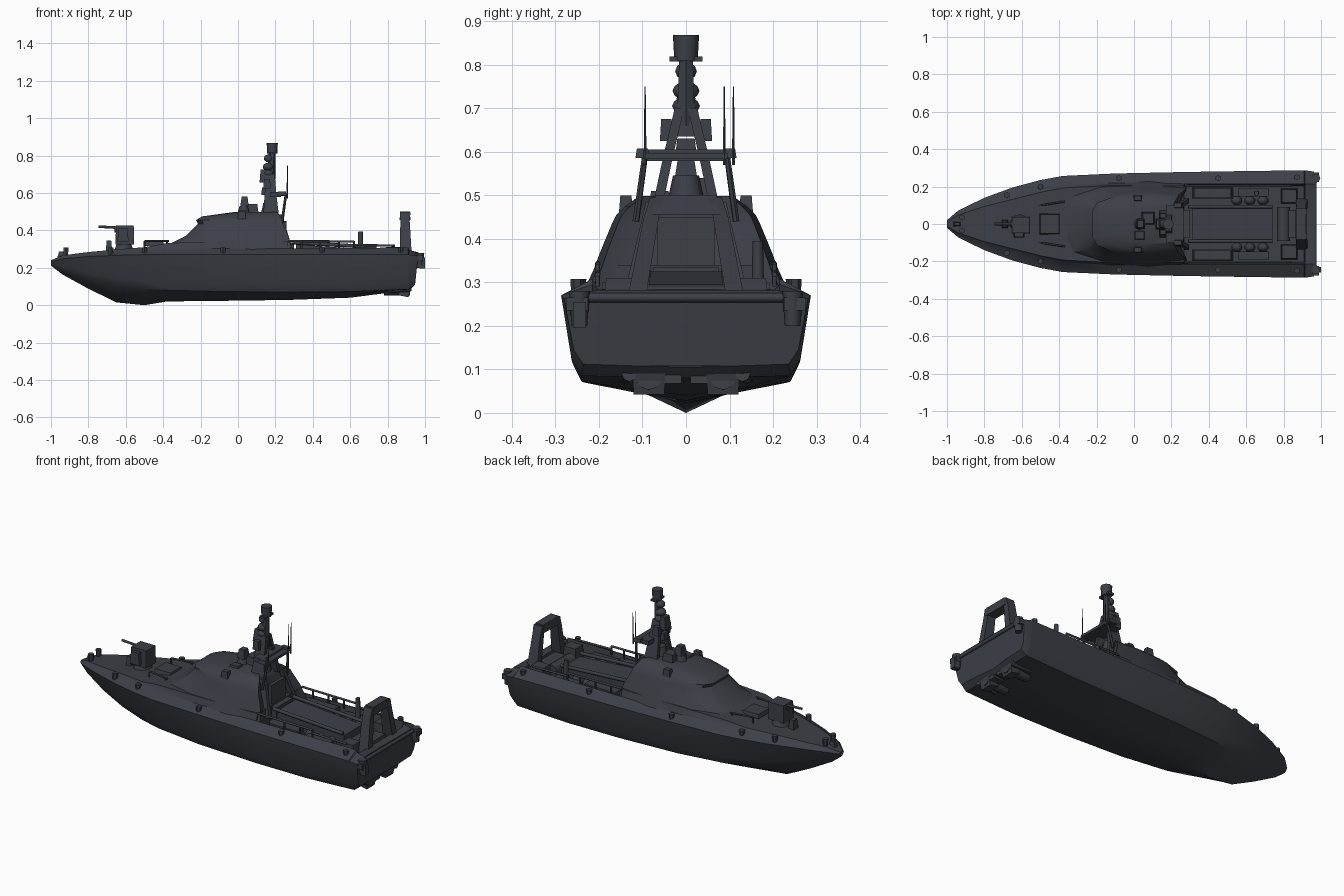
import bpy, bmesh, math
from mathutils import Vector, Matrix

slate = bpy.data.materials.new("dark slate grey")
slate.diffuse_color = (0.045, 0.05, 0.062, 1)


def finish(name, bm, angle=35):
    bmesh.ops.recalc_face_normals(bm, faces=bm.faces)
    me = bpy.data.meshes.new(name)
    bm.to_mesh(me)
    bm.free()
    me.materials.append(slate)
    me.polygons.foreach_set("use_smooth", [True] * len(me.polygons))
    me.set_sharp_from_angle(angle=math.radians(angle))
    ob = bpy.data.objects.new(name, me)
    bpy.context.collection.objects.link(ob)
    return ob


def loft(name, rings, angle=35):
    """Closed rings of equal length joined into a capped skin."""
    bm = bmesh.new()
    rows = [[bm.verts.new(p) for p in r] for r in rings]
    n = len(rows[0])
    for a, b in zip(rows, rows[1:]):
        for i in range(n):
            j = (i + 1) % n
            bm.faces.new((a[i], a[j], b[j], b[i]))
    bm.faces.new(rows[0])
    bm.faces.new(rows[-1])
    bmesh.ops.remove_doubles(bm, verts=bm.verts, dist=0.0005)
    return finish(name, bm, angle)


def box(name, c, s, taper=1.0, tilt=0):
    bm = bmesh.new()
    bmesh.ops.create_cube(bm, size=1)
    for v in bm.verts:
        k = taper if v.co.z > 0 else 1
        v.co = Vector((v.co.x * s[0] * k, v.co.y * s[1] * k, v.co.z * s[2]))
    bm.transform(Matrix.Translation(c) @ Matrix.Rotation(tilt, 4, 'Y'))
    return finish(name, bm)


def tube(name, p, q, r1, r2=None, sides=8):
    p, q = Vector(p), Vector(q)
    d = q - p
    bm = bmesh.new()
    bmesh.ops.create_cone(bm, cap_ends=True, segments=sides, radius1=r1,
                          radius2=r1 if r2 is None else r2, depth=d.length)
    bm.transform(Matrix.Translation((p + q) / 2) @ d.to_track_quat('Z', 'Y').to_matrix().to_4x4())
    return finish(name, bm, 50)


def ball(name, c, s):
    bm = bmesh.new()
    bmesh.ops.create_icosphere(bm, subdivisions=2, radius=1)
    bm.transform(Matrix.Translation(c) @ Matrix.Diagonal((*s, 1)))
    return finish(name, bm)


def leg(name, s, levels):
    """Tapered post from z, x range and y range levels, on side s."""
    loft(name, [[(x0, s * y0, z), (x1, s * y0, z), (x1, s * y1, z), (x0, s * y1, z)]
                for z, x0, x1, y0, y1 in levels])


# Hull: x, keel z, chine y, chine z, gunwale y, gunwale z, inner y, inner z, floor z
stations = [
    (-1.0, .212, .010, .218, .020, .232, .012, .238, .240),
    (-.94, .165, .038, .190, .072, .248, .050, .262, .266),
    (-.80, .088, .088, .145, .140, .260, .100, .276, .284),
    (-.65, .015, .130, .108, .195, .266, .140, .288, .298),
    (-.50, .000, .168, .088, .235, .270, .180, .298, .310),
    (-.38, .020, .192, .080, .257, .272, .205, .303, .332),
    (-.10, .023, .220, .073, .270, .272, .220, .303, .340),
    (.268, .028, .235, .070, .278, .270, .215, .303, .340),
    (.270, .028, .235, .070, .278, .270, .215, .303, .215),
    (.60, .040, .240, .072, .283, .270, .215, .306, .215),
    (.91, .080, .240, .085, .287, .270, .215, .308, .215),
    (.915, .080, .240, .085, .287, .270, .215, .295, .283),
    (.965, .105, .236, .112, .280, .262, .215, .280, .282)]
rings = []
for x, k, cy, cz, w, g, i, iz, f in stations:
    my, mz = cy + .5 * (w - cy), cz + .22 * (g - cz)
    if x < -.3:
        my = cy + .3 * (w - cy)
    half = [(cy * .5, k + .45 * (cz - k)), (cy, cz), (my, mz), (w, g), (i, iz), (i * .94, f)]
    rake = -.03 if x > .93 else 0
    ring = [(x + rake, 0, k)] + [(x + rake * (1 - z / .28), y, z) for y, z in half]
    ring += [(x, 0, f)] + [(x + rake * (1 - z / .28), -y, z) for y, z in reversed(half)]
    rings.append(ring)
loft("hull", rings)

# Deckhouse: z, front x, shoulder x, back x, front half width, back half width
levels = [(.28, -.44, -.30, .29, .15, .235), (.33, -.36, -.24, .28, .15, .212),
          (.37, -.28, -.20, .27, .14, .197), (.435, -.215, -.15, .24, .115, .17),
          (.455, -.225, -.15, .235, .115, .16), (.475, -.19, -.12, .225, .10, .14),
          (.498, -.02, .02, .21, .08, .108)]
rings = []
for z, xf, xs, xb, yf, yb in levels:
    half = [(xf, yf * .6), (xf + .03, yf), (xs + .06, yb * .95), (.08, yb), (xb, yb * .92), (xb - .03, yb * .55)]
    rings.append([(x, y, z) for x, y in half] + [(x, -y, z) for x, y in reversed(half)])
loft("deckhouse", rings, 32)
box("rear_door", (.25, 0, .385), (.02, .13, .13))
box("rear_step", (.275, 0, .29), (.05, .15, .09))
for s in (1, -1):
    leg("rear_house_brace", s, ((.29, .26, .295, .112, .138), (.485, .205, .235, .072, .092)))
    # Navigation lamps and foredeck rails
    box("side_lamp", (.02, s * .138, .48), (.045, .032, .04), .8)
    tube("foredeck_handrail", (-.50, s * .10, .343), (-.37, s * .12, .343), .005)
    for x, y in ((-.50, .10), (-.38, .12)):
        tube("handrail_post", (x, s * y, .30), (x, s * y, .343), .005)
    # Deck bollards along the gunwale
    for x, y in ((-.92, .035), (-.68, .155), (-.5, .20), (-.08, .245), (.45, .245), (.87, .25)):
        tube("bollard", (x, s * y, .25), (x, s * y, .308), .012, .016, 6)

# Foredeck gun, hatch and anchor gear
tube("gun_base", (-.61, 0, .29), (-.61, 0, .33), .055, .04, 10)
box("gun_housing", (-.605, -.005, .375), (.10, .09, .10), .95)
box("gun_sight", (-.615, -.055, .375), (.06, .035, .07), .8)
tube("gun_cradle", (-.66, 0, .405), (-.60, 0, .40), .017)
tube("gun_barrel", (-.745, 0, .42), (-.62, 0, .413), .007)
box("anchor_winch", (-.69, 0, .315), (.035, .045, .06), .7)
box("bow_cleat", (-.945, 0, .272), (.04, .025, .03), .6)
box("deck_hatch", (-.45, 0, .328), (.11, .11, .022), .9)

# Roof equipment
tube("searchlight_base", (.03, 0, .485), (.03, 0, .53), .035, .022)
box("searchlight_head", (.035, .0, .555), (.045, .055, .05), .7)
box("roof_sensor", (.075, .03, .515), (.07, .07, .05), .8)
box("roof_locker", (.03, -.06, .495), (.06, .05, .03), .8)

# Mast: splayed legs, crosstree, pole and sensors
for s in (1, -1):
    leg("mast_leg", s, ((.47, .135, .22, .055, .078), (.59, .142, .205, .03, .052), (.70, .15, .197, .004, .026)))
    tube("mast_stay", (.235, s * .115, .44), (.255, s * .095, .585), .008, .007, 6)
    box("crosstree_end", (.235, s * .1, .597), (.05, .032, .022), .8)
    box("mast_side_lamp", (.155, s * .045, .65), (.04, .03, .05), .8)
box("crosstree", (.20, 0, .592), (.06, .20, .026))
box("crosstree_arm", (.235, 0, .590), (.06, .19, .014))
box("mast_plate", (.17, 0, .665), (.055, .05, .06), .8)
tube("mast_pole", (.175, 0, .66), (.183, 0, .82), .024, .018, 6)
for z, r in ((.705, .032), (.74, .031), (.785, .025)):
    ball("mast_sensor", (.163, 0, z), (r, r, .022))
box("radar_scanner", (.135, 0, .69), (.04, .06, .07), .7)
box("radar_lower", (.14, 0, .61), (.03, .05, .04), .8)
tube("mast_foot", (.165, 0, .49), (.165, 0, .545), .042, .03, 8)
box("masthead_arm", (.183, 0, .813), (.035, .075, .012))
tube("masthead_drum", (.183, 0, .81), (.183, 0, .868), .027, .03, 8)
for y in (-.094, .088, .109):
    tube("whip_antenna", (.262, y, .57), (.265, y, .75), .004, .0015, 6)

# Aft well: cargo cradle, lockers and rails
loft("cargo_ramp", [[(x, -.085, .21), (x, .085, .21), (x, .085, z), (x, -.085, z)]
                    for x, z in ((.31, .325), (.45, .315), (.74, .295))])
for s in (1, -1):
    tube("ramp_side_rail", (.29, s * .092, .335), (.74, s * .092, .31), .010)
    box("side_locker", (.42, s * .165, .25), (.22, .06, .10), .9)
    box("well_bench", (.64, s * .17, .245), (.16, .045, .08))
    for x in (.55, .62, .69):
        ball("stowed_drum", (x, s * .125, .25), (.03, .026, .045))
    tube("well_top_rail", (.27, s * .203, .343), (.62, s * .203, .340), .006)
    tube("well_lower_rail", (.62, s * .203, .322), (.84, s * .203, .318), .006)
    for x in (.34, .44, .54, .62):
        tube("rail_post", (x, s * .203, .29), (x, s * .203, .342), .005)
    box("stern_locker", (.83, s * .15, .26), (.09, .08, .10), .85)
tube("deck_crane_post", (.655, .165, .21), (.655, .165, .395), .016, .012)
tube("stern_winch", (.80, -.09, .26), (.80, .09, .26), .035)
box("stern_seat", (.86, 0, .245), (.07, .15, .08))

# Stern gantry
for s in (1, -1):
    leg("gantry_leg", s, ((.25, .865, .93, .095, .137), (.45, .868, .918, .062, .097),
                          (.495, .866, .922, .05, .082)))
box("gantry_beam", (.893, 0, .478), (.058, .155, .046), .9)

# Stern fenders and water jets
for s in (1, -1):
    tube("stern_fender", (.972, s * .245, .20), (.972, s * .245, .28), .018, .024)
    box("fender_bracket", (.965, s * .25, .25), (.05, .05, .03))
    tube("water_jet", (.78, s * .085, .085), (.92, s * .085, .085), .034, .032, 10)
    box("jet_bucket", (.89, s * .085, .072), (.055, .07, .05), 1.1, .2)
    tube("jet_ram", (.80, s * .14, .085), (.925, s * .13, .09), .018)
    box("jet_inner_mount", (.885, s * .03, .085), (.07, .04, .035))
tube("stern_rub_bar", (.965, -.25, .265), (.965, .25, .265), .011)
box("stern_bracket", (.985, -.245, .225), (.03, .03, .06))
